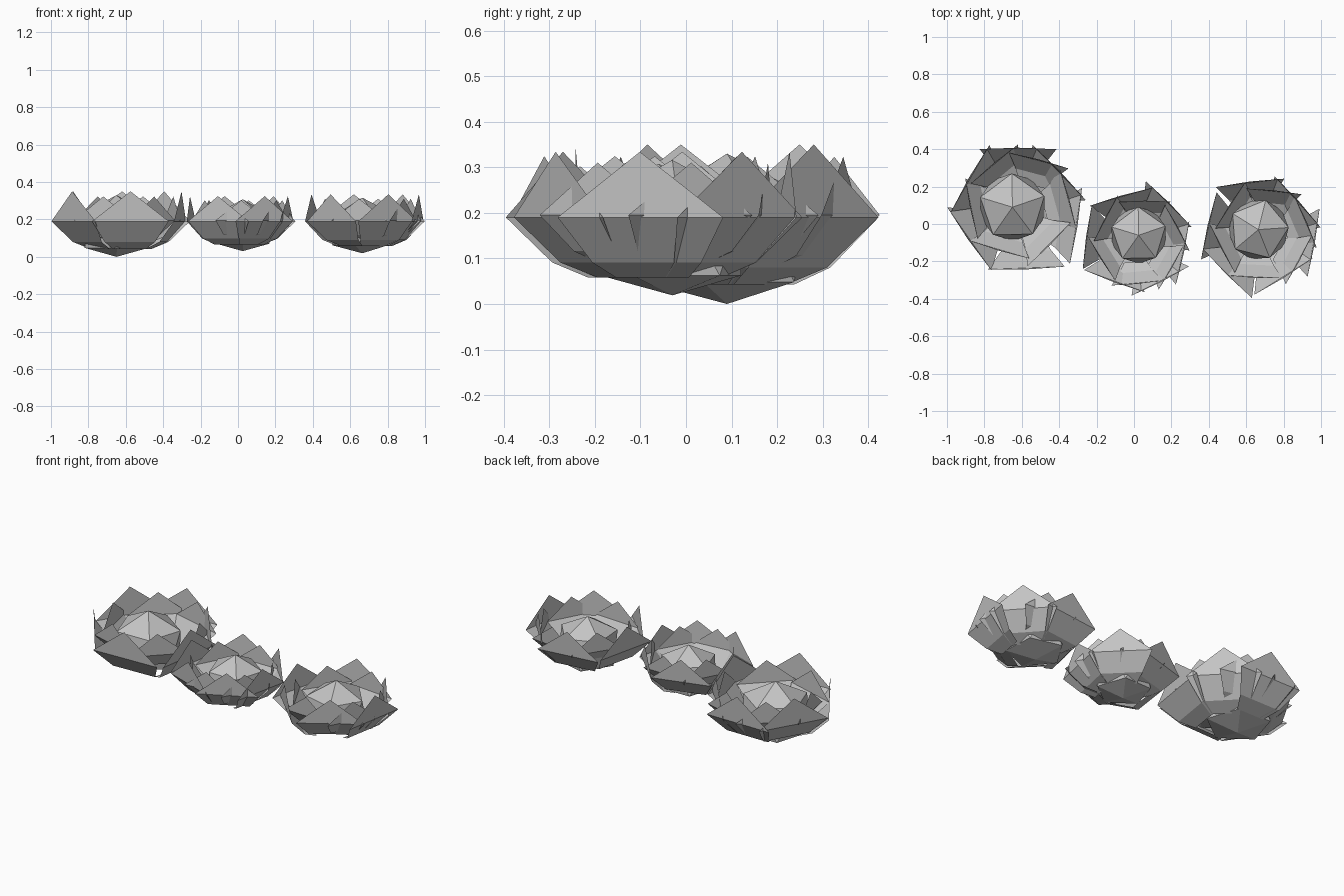
import bpy
from math import radians, degrees, atan2, sin, cos, pi
from mathutils import Vector, Matrix

cube = bpy.data.objects.get("Cube")
if cube:
    bpy.data.objects.remove(cube, do_unlink=True)

grey = bpy.data.materials.new("soft grey")
grey.use_nodes = True
grey.diffuse_color = (0.55, 0.55, 0.55, 1)
grey.node_tree.nodes["Principled BSDF"].inputs["Base Color"].default_value = (0.55, 0.55, 0.55, 1)

RIM = 0.19  # height of the widest line of every blossom


def make(name, verts, faces):
    mesh = bpy.data.meshes.new(name)
    mesh.from_pydata(verts, [], faces)
    mesh.materials.append(grey)
    obj = bpy.data.objects.new(name, mesh)
    bpy.context.collection.objects.link(obj)
    return obj


def petal(name, x, y, angle, size, lift=0.0):
    """Cupped petal: half width, outward offset and height from foot to tip."""
    rows = [(0.09, -0.17, -0.147), (0.135, -0.09, -0.11), (0.205, 0.0, 0.0)]
    turn = Matrix.Rotation(radians(angle), 3, "Z")
    pts = [Vector((out, side * w, h)) for w, out, h in rows for side in (-1, 1)]
    pts.append(Vector((0.008, 0, 0.16)))
    verts = [turn @ (p * size) + Vector((x, y, RIM + lift)) for p in pts]
    return make(name, verts, [(0, 1, 3, 2), (2, 3, 5, 4), (4, 5, 6)])


def bud(name, x, y, size, turn):
    """Five-sided bud with a shallow base and a pointed cap."""
    verts = [(x, y, RIM - 0.19 * size)]
    for h, offset in ((-0.142, 0), (0.045, pi / 5)):
        for i in range(5):
            a = radians(turn) + offset + i * 2 * pi / 5
            verts.append((x + 0.18 * size * cos(a), y + 0.18 * size * sin(a), RIM + h * size))
    verts.append((x, y, RIM + 0.14 * size))
    faces = []
    for i in range(5):
        j = (i + 1) % 5
        faces += [(0, 1 + j, 1 + i), (1 + i, 1 + j, 6 + i), (1 + j, 6 + j, 6 + i), (6 + i, 6 + j, 11)]
    return make(name, verts, faces)


# Each blossom: centre, size, bud turn, then outer petals (x, y, facing)
blossoms = {
    "left_end": (-0.65, 0.09, 1.0, 55, [
        (-0.40, 0.275, 44), (-0.62, 0.4, 90), (-0.875, 0.245, 150),
        (-0.88, -0.08, 215), (-0.575, -0.235, 272), (-0.31, -0.01, -9)]),
    "middle": (0.025, -0.06, 0.84, 55, [
        (0.185, 0.107, 45), (-0.07, 0.145, 106), (-0.25, -0.07, 172),
        (-0.105, -0.305, 250), (0.14, -0.305, 297), (0.26, -0.155, -12)]),
    "right_end": (0.665, -0.03, 0.9, 40, [
        (0.875, 0.118, 42), (0.62, 0.22, 97), (0.40, -0.01, 167),
        (0.5, -0.265, 225), (0.8, -0.28, 302), (0.96, -0.1, -10)]),
}

for place, (cx, cy, size, turn, outer) in blossoms.items():
    bud(place + "_bud", cx, cy, size, turn)
    mid = Vector((sum(p[0] for p in outer), sum(p[1] for p in outer))) / len(outer)
    for i, (x, y, angle) in enumerate(outer):
        petal(f"{place}_outer_petal_{i + 1}", x, y, angle, size)
        # Inner petal tucked behind the gap to the next outer petal
        nx, ny, _ = outer[(i + 1) % len(outer)]
        gap = (Vector((x + nx, y + ny)) / 2 - mid).normalized()
        spot = mid + gap * 0.26 * size
        petal(f"{place}_inner_petal_{i + 1}", spot.x, spot.y,
              degrees(atan2(gap.y, gap.x)) + 8, size * 0.8, 0.005)
